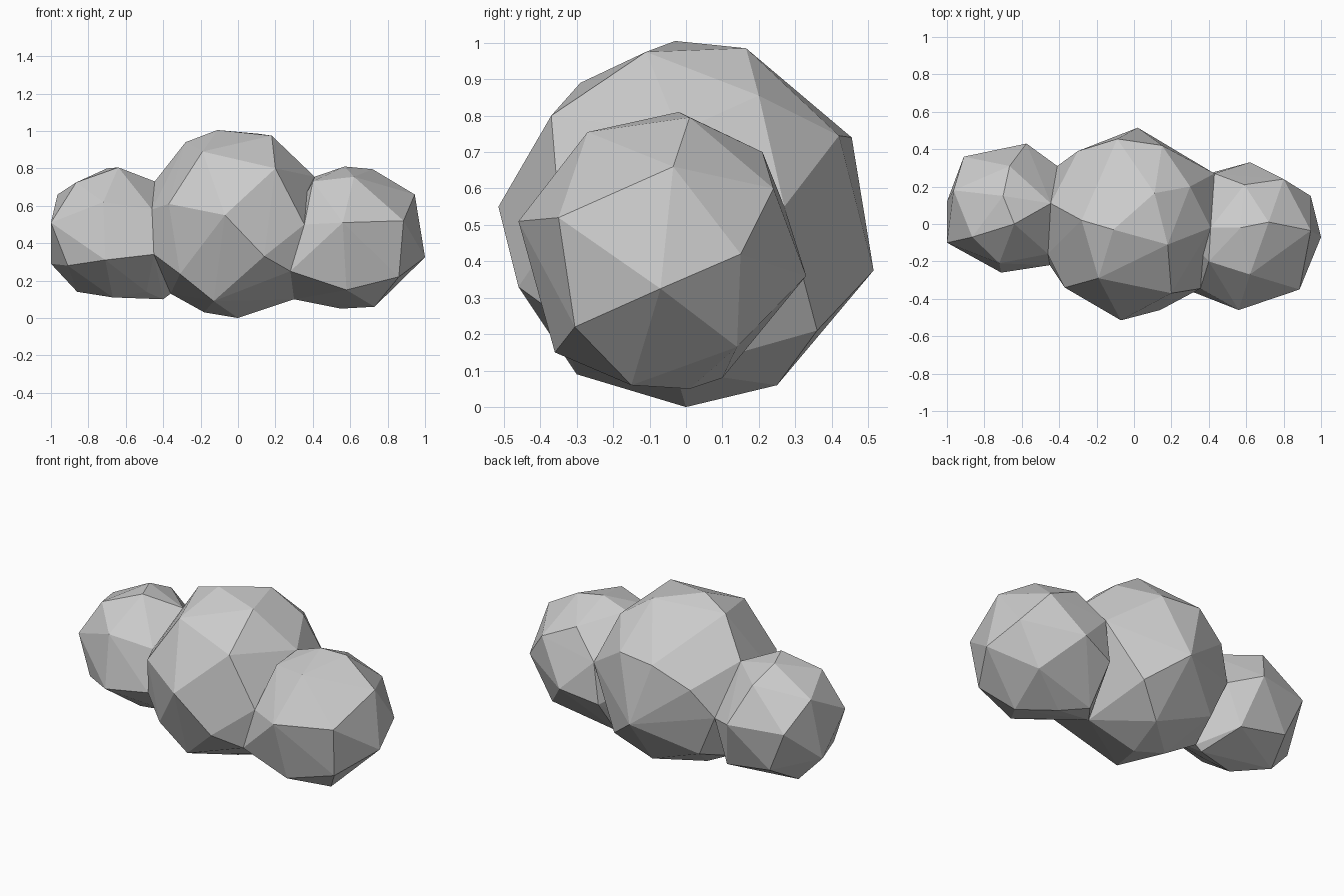
import bpy, bmesh


def faceted_lump(name, corners):
    """Closed flat-faced lump: the convex hull of a few corner points."""
    bm = bmesh.new()
    for c in corners:
        bm.verts.new(c)
    bmesh.ops.convex_hull(bm, input=bm.verts[:])
    loose = [v for v in bm.verts if not v.link_faces]
    bmesh.ops.delete(bm, geom=loose, context='VERTS')
    bmesh.ops.recalc_face_normals(bm, faces=bm.faces[:])
    mesh = bpy.data.meshes.new(name)
    bm.to_mesh(mesh)
    bm.free()
    obj = bpy.data.objects.new(name, mesh)
    bpy.context.collection.objects.link(obj)
    return obj


# Seam corners where the side puffs meet the middle one
left_seam = [(-.445, .11, .73), (-.46, -.16, .58), (-.45, -.22, .34),
             (-.41, .31, .45), (-.36, .10, .13)]
right_seam = [(.41, -.02, .755), (.43, .27, .55), (.355, -.345, .50),
              (.28, -.35, .25), (.30, -.03, .10)]

# Large middle puff
faceted_lump("middle_puff", left_seam + right_seam + [
    (-.11, -.03, 1.005), (.18, -.11, .975), (.11, .165, .985), (-.28, .02, .94),
    (-.19, -.29, .89), (.20, -.37, .80), (.30, .20, .855),
    (-.09, .455, .74), (.15, .42, .745), (-.30, .39, .62),
    (-.37, -.34, .61), (-.07, -.515, .55),
    (.02, .515, .375), (.14, -.46, .33), (-.31, -.31, .235), (.23, .36, .21),
    (-.30, .30, .20), (-.13, -.30, .09), (.05, .25, .06),
    (-.18, .05, .03), (0, 0, 0)])

# Right puff, leaning towards the front, with a buried inner end
faceted_lump("right_puff", right_seam + [
    (.57, -.02, .81), (.72, .01, .795), (.62, -.27, .755), (.40, -.20, .73),
    (.59, .21, .70), (.945, -.035, .66), (.80, .24, .60),
    (.885, -.35, .52), (.56, -.46, .51), (.945, .15, .42),
    (.62, .33, .36), (1.0, -.07, .325), (.86, -.305, .22),
    (.40, .27, .30), (.80, .14, .165), (.58, -.36, .15), (.42, -.10, .10),
    (.40, .10, .08), (.73, -.15, .06), (.55, .01, .05), (.22, 0, .40)])

# Left puff, leaning towards the back, with a buried inner end
faceted_lump("left_puff", left_seam + [
    (-.64, 0, .805), (-.70, .15, .80), (-.865, -.07, .725),
    (-.665, .31, .72), (-.965, .18, .66), (-.72, -.21, .62), (-1.0, -.10, .51),
    (-.91, .36, .50), (-.575, .43, .50),
    (-.71, -.26, .31), (-1.0, .12, .29), (-.91, -.12, .28), (-.80, .34, .25),
    (-.50, .32, .20), (-.86, .15, .14), (-.49, 0, .14), (-.67, .02, .11),
    (-.40, .10, .10), (-.30, .05, .42)])
